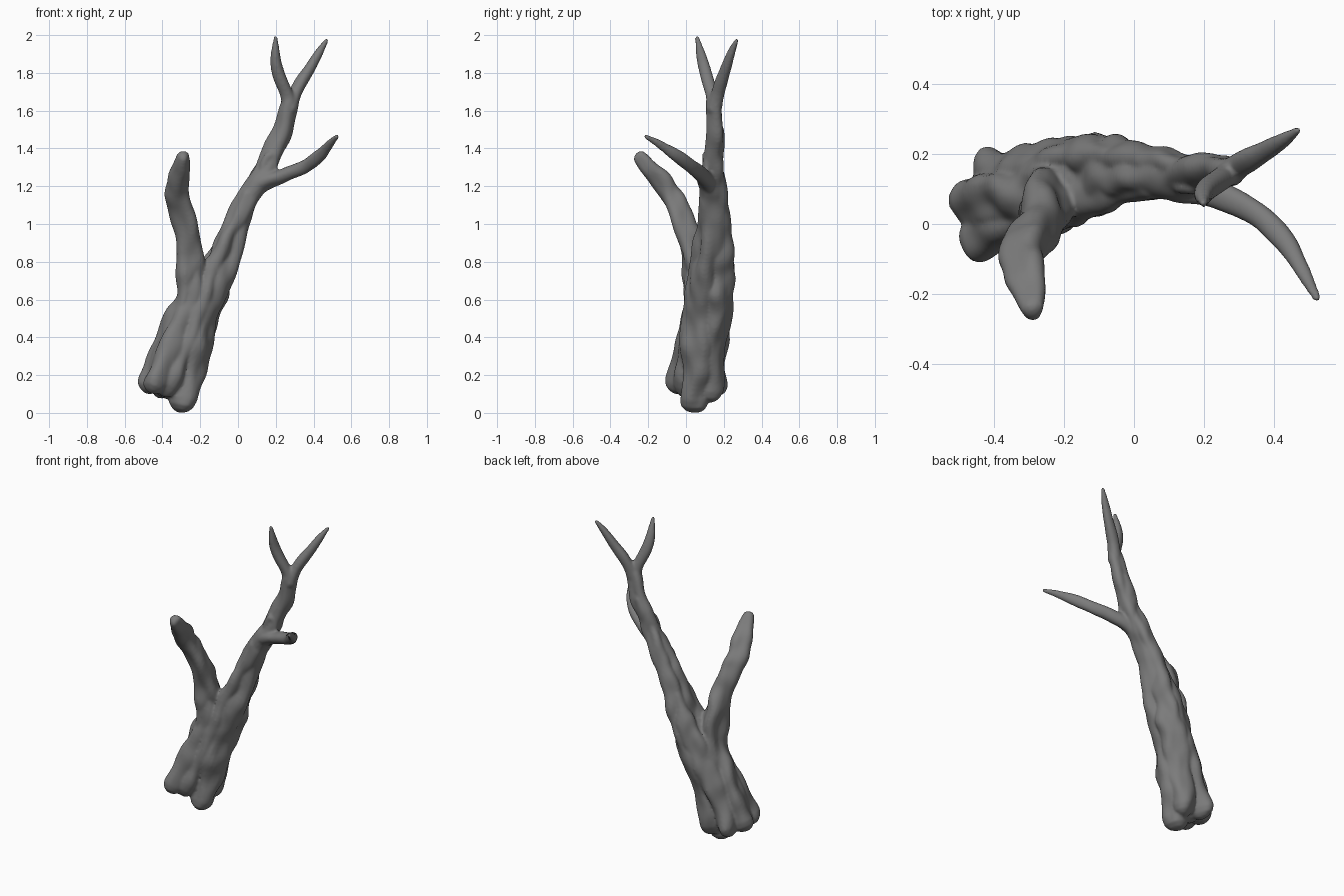
import bpy, bmesh, math
from mathutils import Vector, noise

SIDES = 24
bm = bmesh.new()


def spline(pts, steps=10):
    """Catmull-Rom through (x, y, z, radius) points."""
    p = [Vector(q) for q in pts]
    p = [2 * p[0] - p[1]] + p + [2 * p[-1] - p[-2]]
    out = []
    for i in range(1, len(p) - 2):
        a, b, c, d = p[i - 1:i + 3]
        for k in range(steps):
            t = k / steps
            out.append(0.5 * (2 * b + (c - a) * t + (2 * a - 5 * b + 4 * c - d) * t ** 2
                              + (3 * b - a - 3 * c + d) * t ** 3))
    return out + [p[-2]]


def strand(pts, groove=0.1, phase=0.0):
    """Round-ended tube with twisting grooves and lumpy bark."""
    path = spline(pts)
    pos = [q.xyz for q in path]
    rad = [q.w for q in path]
    d0, d1 = (pos[0] - pos[1]).normalized(), (pos[-1] - pos[-2]).normalized()
    caps = [math.radians(a) for a in (30, 55, 75, 87)]
    head = [(pos[0] + d0 * rad[0] * math.sin(a), rad[0] * math.cos(a)) for a in reversed(caps)]
    tail = [(pos[-1] + d1 * rad[-1] * math.sin(a), rad[-1] * math.cos(a)) for a in caps]
    line = head + list(zip(pos, rad)) + tail
    rings, u, length = [], Vector((0.3, -1, 0.1)), 0
    for i, (c, r) in enumerate(line):
        a, b = line[max(i - 1, 0)][0], line[min(i + 1, len(line) - 1)][0]
        t = (b - a).normalized()
        u = (u - t * u.dot(t)).normalized()
        v = t.cross(u)
        length += (c - a).length
        ring = []
        for k in range(SIDES):
            th = math.tau * k / SIDES
            w = u * math.cos(th) + v * math.sin(th)
            q = c + w * r
            lump = noise.noise(Vector((q.x * 13 + phase, q.y * 13, q.z * 7)))
            m = 1 + groove * (0.8 * math.sin(3 * th + 5 * length + phase)
                              + 0.6 * math.sin(2 * th - 9 * length + 2 * phase)
                              + 0.4 * math.sin(19 * length + th + phase) + 2.4 * lump)
            ring.append(bm.verts.new(c + w * r * m))
        rings.append(ring)
    for a, b in zip(rings, rings[1:]):
        for k in range(SIDES):
            n = (k + 1) % SIDES
            bm.faces.new((a[k], a[n], b[n], b[k]))
    bm.faces.new(rings[0][::-1])
    bm.faces.new(rings[-1])


# trunk core
strand([(-.36, .06, .18, .1), (-.28, .09, .4, .11), (-.2, .12, .62, .1), (-.17, .13, .74, .055)], .05)
# right root running up into the main limb
strand([(-.295, .05, .085, .078), (-.235, .07, .35, .09), (-.155, .09, .6, .082), (-.085, .12, .8, .082),
        (-.015, .14, 1.0, .07), (.085, .135, 1.2, .062), (.15, .14, 1.3, .057),
        (.235, .155, 1.5, .05), (.275, .15, 1.65, .043)], .11, .5)
# back right strand
strand([(-.28, .125, .13, .068), (-.23, .14, .35, .072), (-.16, .17, .6, .078), (-.08, .18, .8, .068),
        (-.01, .185, 1.0, .055), (.09, .17, 1.2, .05), (.16, .16, 1.35, .042), (.225, .165, 1.5, .035)], .12, 2)
# left root running up into the left limb
strand([(-.46, .06, .175, .07), (-.365, .07, .38, .08), (-.26, .08, .6, .082), (-.25, .065, .78, .08),
        (-.27, .01, .95, .068), (-.3, -.045, 1.1, .06), (-.317, -.11, 1.2, .057),
        (-.3, -.185, 1.3, .05), (-.29, -.24, 1.36, .032)], .12, 1.2)
# front left, back, front middle and front limb strands
strand([(-.435, -.04, .17, .066), (-.35, .01, .36, .068), (-.265, .05, .58, .065),
        (-.25, .05, .75, .06), (-.25, .03, .87, .045)], .1, 3)
strand([(-.4, .135, .15, .067), (-.32, .15, .38, .07), (-.22, .18, .6, .065),
        (-.14, .185, .78, .06), (-.06, .185, .92, .045), (.01, .18, 1.05, .03)], .12, 4)
strand([(-.375, -.01, .15, .06), (-.29, .02, .36, .062), (-.2, .055, .6, .068),
        (-.105, .085, .82, .058), (-.02, .105, 1.0, .045), (.06, .105, 1.16, .04)], .12, 5)
# top fork twigs
strand([(.275, .15, 1.62, .04), (.257, .135, 1.7, .035), (.216, .105, 1.8, .035),
        (.199, .085, 1.88, .028), (.199, .06, 1.992, .012)], .05)
strand([(.275, .15, 1.62, .04), (.307, .172, 1.71, .034), (.36, .2, 1.8, .032),
        (.42, .235, 1.9, .024), (.469, .268, 1.98, .012)], .05, 1)
# right side branch
strand([(.07, .13, 1.17, .045), (.14, .11, 1.23, .048), (.25, .08, 1.27, .038), (.35, .03, 1.31, .036),
        (.43, -.05, 1.37, .032), (.48, -.13, 1.425, .022), (.524, -.212, 1.47, .013)], .06, 2)
# small knot hollow above the side branch
strand([(.13, .11, 1.27, .024), (.14, .105, 1.33, .02), (.165, .105, 1.37, .02),
        (.192, .11, 1.35, .02), (.19, .11, 1.3, .02)], .05)

# slide the whole trunk so its lowest root touches the ground
low = min(v.co.z for v in bm.verts)
for v in bm.verts:
    v.co.z -= low

bmesh.ops.recalc_face_normals(bm, faces=bm.faces)
mesh = bpy.data.meshes.new("tree_trunk")
bm.to_mesh(mesh)
bm.free()
tree = bpy.data.objects.new("tree_trunk", mesh)
bpy.context.collection.objects.link(tree)

# dark bark
bark = bpy.data.materials.new("dark_bark")
bark.diffuse_color = (0.2, 0.2, 0.2, 1)
mesh.materials.append(bark)

# fuse the strands into one smooth skin
fuse = tree.modifiers.new("fuse", 'REMESH')
fuse.mode = 'VOXEL'
fuse.voxel_size = 0.008
fuse.use_smooth_shade = True
soften = tree.modifiers.new("soften", 'SMOOTH')
soften.factor = 0.5
soften.iterations = 6
